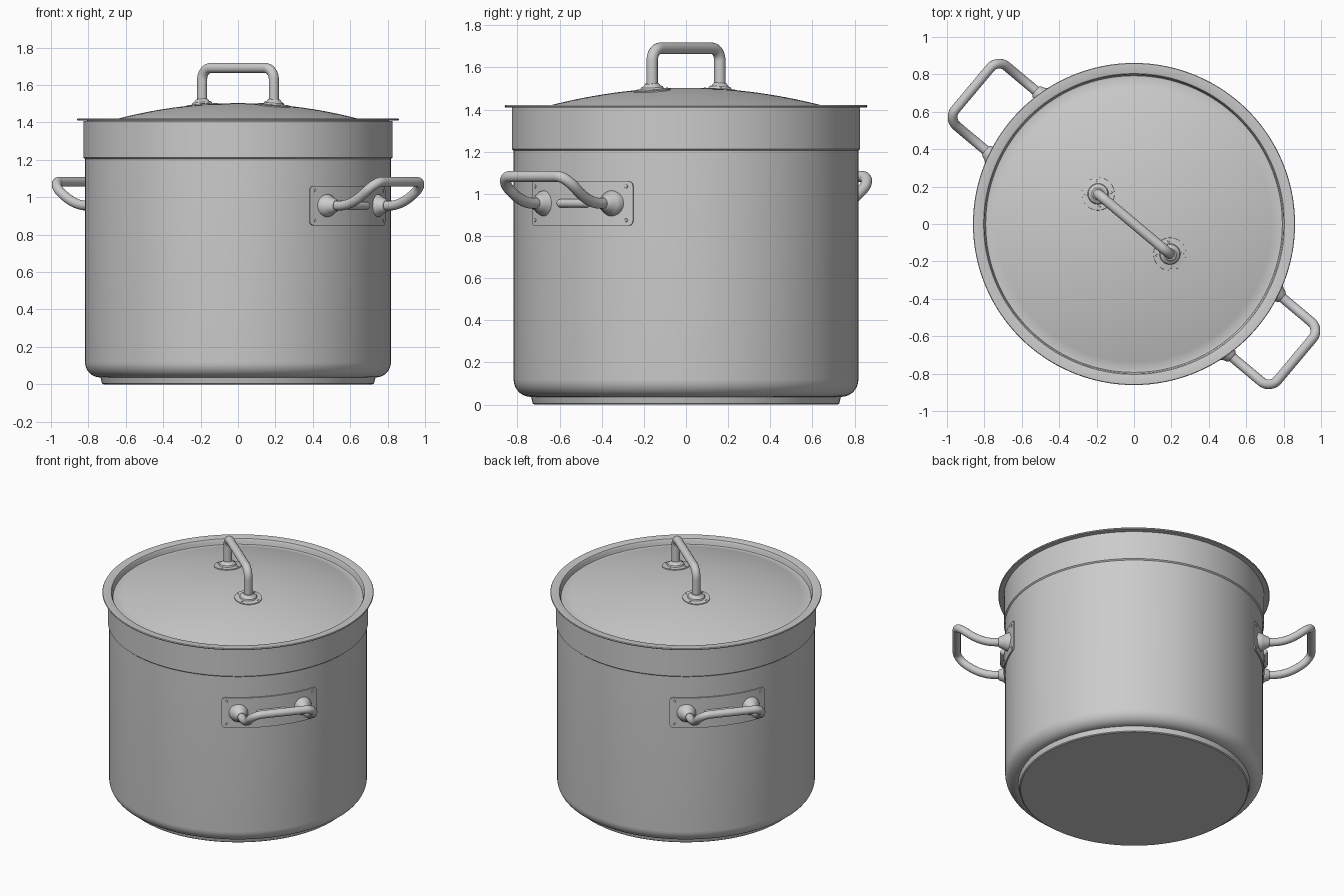
import bpy, bmesh
from math import sin, cos, pi, radians, sqrt, atan
from mathutils import Matrix, Vector

if "Cube" in bpy.data.objects:
    bpy.data.objects.remove(bpy.data.objects["Cube"])

TURN = radians(-40)          # all handles lie on this diagonal


def finish(name, bm, mat=Matrix(), angle=35):
    bmesh.ops.remove_doubles(bm, verts=bm.verts, dist=1e-5)
    bmesh.ops.recalc_face_normals(bm, faces=bm.faces)
    me = bpy.data.meshes.new(name)
    bm.to_mesh(me)
    bm.free()
    ob = bpy.data.objects.new(name, me)
    bpy.context.collection.objects.link(ob)
    ob.matrix_world = mat
    smooth(ob, angle)
    return ob


def smooth(ob, angle=35):
    bpy.ops.object.select_all(action='DESELECT')
    ob.select_set(True)
    bpy.context.view_layer.objects.active = ob
    bpy.ops.object.shade_smooth_by_angle(angle=radians(angle))


def lathe(name, profile, segs=32, mat=Matrix()):
    bm = bmesh.new()
    rings = [[bm.verts.new((r * cos(2 * pi * i / segs), r * sin(2 * pi * i / segs), z))
              for i in range(segs)] if r > 0 else [bm.verts.new((0, 0, z))] * segs
             for r, z in profile]
    for a, b in zip(rings, rings[1:]):
        for i in range(segs):
            j = (i + 1) % segs
            bm.faces.new(list(dict.fromkeys((a[i], a[j], b[j], b[i]))))
    return finish(name, bm, mat)


def tube(name, points, radius, mat):
    cu = bpy.data.curves.new(name, 'CURVE')
    cu.dimensions = '3D'
    cu.bevel_depth = radius
    cu.bevel_resolution = 6
    cu.use_fill_caps = True
    sp = cu.splines.new('POLY')
    sp.points.add(len(points) - 1)
    for p, co in zip(sp.points, points):
        p.co = (*co, 1)
    ob = bpy.data.objects.new(name, cu)
    bpy.context.collection.objects.link(ob)
    ob.matrix_world = mat
    bpy.ops.object.select_all(action='DESELECT')
    ob.select_set(True)
    bpy.context.view_layer.objects.active = ob
    bpy.ops.object.convert(target='MESH')
    smooth(bpy.context.object)


def bracket(start, reach, half, c, n=10):
    """Rounded U path in (out, across): leg, corner, bar, corner, leg."""
    leg = [(start + (reach - c - start) * i / n, half) for i in range(n)]
    arc = [(reach - c + c * sin(a), half - c + c * cos(a))
           for a in (pi / 2 * i / n for i in range(n + 1))]
    side = leg + arc
    return side + [(u, -v) for u, v in reversed(side)]


# Pot: base disc, rounded bottom edge, wall, upper band, inside wall
corner = [(0.738 + 0.08 * sin(a), 0.12 - 0.083 * cos(a))
          for a in (pi / 2 * i / 10 for i in range(11))]
lathe("pot_body", [(0, 0), (0.72, 0), (0.727, 0.005), (0.735, 0.037)] + corner +
      [(0.818, 1.205), (0.826, 1.212), (0.826, 1.409), (0.806, 1.409),
       (0.806, 0.12), (0.74, 0.06), (0, 0.06)], 128)


# Lid: shallow dome dropping into a groove, then a flat rim
def dome(r):
    return 1.503 - 0.2 * r * r


top = [(0.785 * i / 16, dome(0.785 * i / 16)) for i in range(17)]
top += [(0.793, 1.382), (0.797, 1.395), (0.799, 1.41), (0.804, 1.418), (0.812, 1.421),
        (0.858, 1.421), (0.861, 1.4155), (0.858, 1.41), (0.808, 1.41), (0.804, 1.38)]
top += [(0.79 * i / 16, dome(0.79 * i / 16) - 0.012) for i in range(16, -1, -1)]
lathe("lid", top, 128)

# Lid handle with its two feet
spin = Matrix.Rotation(TURN, 4, 'Z')
tube("lid_handle", [(v, 0, z) for z, v in bracket(1.485, 1.691, 0.25, 0.06)], 0.027, spin)
for s in (1, -1):
    place = (spin @ Matrix.Translation((0.25 * s, 0, dome(0.25))) @
             Matrix.Rotation(atan(0.1) * s, 4, 'Y'))
    lathe("lid_handle_foot", [(0, -0.004), (0.088, -0.004), (0.087, 0.004), (0.056, 0.007),
                              (0.052, 0.016), (0.04, 0.022), (0.031, 0.034), (0, 0.034)], 40, place)
    for k in range(4):
        a = pi / 4 + k * pi / 2
        lathe("lid_foot_rivet", [(0.008, 0), (0.006, 0.008), (0, 0.009)], 12,
              place @ Matrix.Translation((0.07 * cos(a), 0.07 * sin(a), 0)))

# Side handles, one on each end of the diagonal
ZC, LEN, HGT, CR = 0.955, 0.318, 0.105, 0.022
for turn in (TURN, TURN + pi):
    spin = Matrix.Rotation(turn, 4, 'Z')

    # Curved mounting plate with rounded corners
    end = [(LEN - CR + CR * cos(a), HGT - CR + CR * sin(a))
           for a in (pi / 2 * i / 5 for i in range(6))]
    cols = end + [((LEN - CR) * (1 - i / 12), HGT) for i in range(1, 24)]
    cols += [(-s, h) for s, h in reversed(end)]
    bm = bmesh.new()
    strips = []
    for s, h in cols:
        a = s / 0.82
        strips.append([bm.verts.new((r * cos(a), r * sin(a), ZC + k * h))
                       for r, k in ((0.815, -1), (0.827, -1), (0.827, 1), (0.815, 1))])
    for p, q in zip(strips, strips[1:]):
        for i in range(4):
            j = (i + 1) % 4
            bm.faces.new((p[i], q[i], q[j], p[j]))
    bm.faces.new(strips[0])
    bm.faces.new(strips[-1])
    finish("handle_plate", bm, spin)

    # Bent rod: legs leave the pot level, then sweep up to the grip bar
    path = [(u, v, ZC + 0.128 * max(0, (u - 0.88) / 0.245) ** 2)
            for u, v in bracket(0.79, 1.125, 0.208, 0.062)]
    tube("side_handle", path, 0.026, spin)

    # Flared sockets where the legs meet the plate
    for s in (1, -1):
        place = (spin @ Matrix.Translation((sqrt(0.825 ** 2 - 0.208 ** 2), 0.208 * s, ZC)) @
                 Matrix.Rotation(pi / 2, 4, 'Y'))
        lathe("handle_socket", [(0, -0.02), (0.062, -0.02), (0.06, 0.006), (0.054, 0.02),
                                (0.043, 0.034), (0.036, 0.055), (0.028, 0.063), (0, 0.063)], 32, place)

    # Rounded rib between the sockets
    cap = [(0.02 * cos(a), 0.08 + 0.02 * sin(a)) for a in (pi / 2 * i / 6 for i in range(6))] + [(0, 0.1)]
    rib = [(r, -z) for r, z in reversed(cap)] + cap
    lathe("handle_rib", rib, 20, spin @ Matrix.Translation((0.829, 0, ZC)) @
          Matrix.Rotation(pi / 2, 4, 'X'))

    # Corner rivets
    for s in (1, -1):
        for k in (1, -1):
            place = (spin @ Matrix.Rotation(s * 0.285 / 0.82, 4, 'Z') @
                     Matrix.Translation((0.826, 0, ZC + k * 0.08)) @ Matrix.Rotation(pi / 2, 4, 'Y'))
            lathe("plate_rivet", [(0.009, 0), (0.007, 0.004), (0, 0.006)], 12, place)
